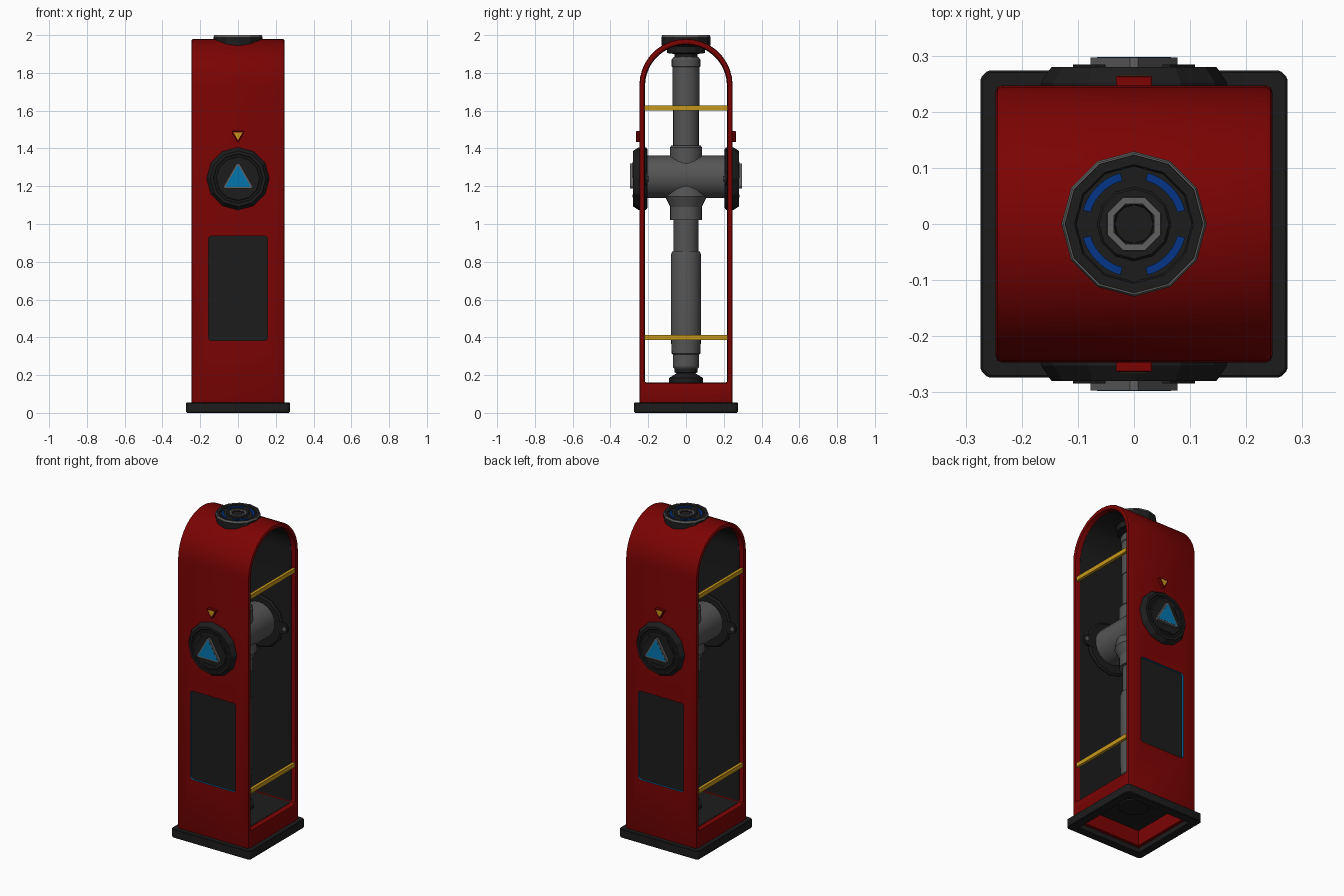
import bpy, bmesh
from math import cos, sin, pi, radians
from mathutils import Matrix

cube = bpy.data.objects.get("Cube")
if cube:
    bpy.data.objects.remove(cube, do_unlink=True)


def material(name, r, g, b):
    m = bpy.data.materials.new(name)
    m.use_nodes = True
    m.diffuse_color = (r, g, b, 1)
    m.node_tree.nodes["Principled BSDF"].inputs["Base Color"].default_value = (r, g, b, 1)
    return m


RED = material("deep red", 0.2, 0.001, 0.001)
DARK = material("charcoal", 0.012, 0.012, 0.012)
STEEL = material("pipe grey", 0.09, 0.09, 0.09)
SILVER = material("trim grey", 0.12, 0.12, 0.12)
GOLD = material("amber", 0.56, 0.31, 0.01)
CYAN = material("cyan", 0.001, 0.18, 0.42)
BLUE = material("blue", 0.001, 0.035, 0.24)

# Local frames: the extrusion or lathe axis is local z
UP = Matrix()
FRONT = Matrix.Rotation(pi / 2, 4, 'X')
BACK = Matrix.Rotation(pi, 4, 'Z') @ FRONT
SIDE = Matrix(((0, 0, 1, 0), (1, 0, 0, 0), (0, 1, 0, 0), (0, 0, 0, 1)))


def finish(bm, name, mats, frame, bevel=0, segments=1):
    bmesh.ops.recalc_face_normals(bm, faces=bm.faces)
    if bevel:
        edges = [e for e in bm.edges if e.calc_face_angle(0) > radians(40)]
        bmesh.ops.bevel(bm, geom=edges, offset=bevel, segments=segments,
                        profile=0.5, affect='EDGES')
    bm.transform(frame)
    mesh = bpy.data.meshes.new(name)
    bm.to_mesh(mesh)
    bm.free()
    ob = bpy.data.objects.new(name, mesh)
    bpy.context.collection.objects.link(ob)
    for m in mats:
        mesh.materials.append(m)
    smooth(ob)
    return ob


def smooth(ob):
    bpy.ops.object.select_all(action='DESELECT')
    ob.select_set(True)
    bpy.context.view_layer.objects.active = ob
    bpy.ops.object.shade_smooth_by_angle(angle=radians(25))


def prism(name, pts, lo, hi, mat, frame=UP, bevel=0):
    bm = bmesh.new()
    face = bm.faces.new([bm.verts.new((x, y, lo)) for x, y in pts])
    new = bmesh.ops.extrude_face_region(bm, geom=[face])["geom"]
    for v in new:
        if isinstance(v, bmesh.types.BMVert):
            v.co.z = hi
    return finish(bm, name, [mat], frame, bevel)


def lathe(name, profile, n, mat, frame=UP, closed=False, turn=0):
    bm = bmesh.new()
    rings = []
    for r, h in profile:
        count = n if r > 0 else 1
        rings.append([bm.verts.new((r * cos(turn + 2 * pi * i / n),
                                    r * sin(turn + 2 * pi * i / n), h)) for i in range(count)])
    pairs = list(zip(rings, rings[1:])) + ([(rings[-1], rings[0])] if closed else [])
    for a, b in pairs:
        for i in range(n):
            j = (i + 1) % n
            quad = [a[i % len(a)], a[j % len(a)], b[j % len(b)], b[i % len(b)]]
            bm.faces.new(list(dict.fromkeys(quad)))
    return finish(bm, name, [mat], frame)


def rod(name, r, lo, hi, n, mat, frame=UP):
    return lathe(name, [(0, lo), (r, lo), (r, hi), (0, hi)], n, mat, frame)


def rect(x0, x1, y0, y1, r=0, n=4):
    if not r:
        return [(x0, y0), (x1, y0), (x1, y1), (x0, y1)]
    corners = [(x1 - r, y1 - r), (x0 + r, y1 - r), (x0 + r, y0 + r), (x1 - r, y0 + r)]
    return [(cx + r * cos((k + i / n) * pi / 2), cy + r * sin((k + i / n) * pi / 2))
            for k, (cx, cy) in enumerate(corners) for i in range(n + 1)]


def triangle(r, z, up=1, trim=0.08):
    # Triangle with slightly clipped corners
    p = [(r * cos(pi / 2 * up + 2 * pi * i / 3), z + r * sin(pi / 2 * up + 2 * pi * i / 3))
         for i in range(3)]
    return [tuple(a + (b - a) * trim for a, b in zip(p[i], p[(i + k) % 3]))
            for i in range(3) for k in (2, 1)]


def arch(w, bottom, top, n=18):
    arc = [(w * cos(pi * i / n), top - w + w * sin(pi * i / n)) for i in range(n + 1)]
    return [(w, bottom)] + arc + [(-w, bottom)]


def arch_shell(name, outer, inner, half, mats, bevel=0):
    # Closed ring between two matching arch outlines, extruded across x
    bm = bmesh.new()
    loops = [[bm.verts.new((y, z, x)) for y, z in pts]
             for pts, x in ((outer, -half), (outer, half), (inner, half), (inner, -half))]
    n = len(outer)
    for k in range(4):
        a, b = loops[k], loops[(k + 1) % 4]
        for i in range(n):
            j = (i + 1) % n
            bm.faces.new((a[i], a[j], b[j], b[i]))
    return finish(bm, name, mats, SIDE, bevel, 2)


def cut(ob, cutter):
    mod = ob.modifiers.new("cut", 'BOOLEAN')
    mod.operation, mod.solver, mod.object = 'DIFFERENCE', 'EXACT', cutter
    bpy.ops.object.select_all(action='DESELECT')
    ob.select_set(True)
    bpy.context.view_layer.objects.active = ob
    bpy.ops.object.modifier_apply(modifier=mod.name)
    bpy.data.objects.remove(cutter, do_unlink=True)


# Base frame, open underneath
base = prism("base_frame", [(x, y) for x, y in rect(-.274, .274, -.274, .274, .014, 1)],
             0, .055, DARK, bevel=.004)
cut(base, prism("base_cutter", rect(-.22, .22, -.22, .22), -.1, .1, DARK))

# Arched housing with a hollow foot and recessed panels
shell = arch_shell("housing", arch(.247, .03, 1.98), arch(.219, .16, 1.95), .247,
                   [RED, DARK, CYAN], .012)
cut(shell, prism("foot_cutter", rect(-.2, .2, -.2, .2), 0, .135, RED))
for frame in (FRONT, BACK):
    cut(shell, prism("panel_cutter", rect(-.157, .157, .383, .937, .018), .236, .4, RED, frame))
for f in shell.data.polygons:
    c = f.center
    if abs(c.x) < .16 and .38 < c.z < .94 and .234 < abs(c.y) < .2455:
        f.material_index = 1 if abs(f.normal.y) > .7 else 2
smooth(shell)
prism("foot_plate", rect(-.199, .199, -.199, .199), .125, .134, DARK)
lathe("foot_plug", [(0, .115), (.09, .115), (.09, .126), (0, .126)], 8, DARK, turn=pi / 8)

# Dark inner lining
arch_shell("inner_lining", arch(.2195, .159, 1.9505), arch(.217, .162, 1.948), .215, [DARK])

# Amber rails across both openings
for z in (.4, 1.615):
    for s, side in ((1, "left"), (-1, "right")):
        prism(side + "_rail", rect(s * .233 - .009, s * .233 + .009, z - .013, z + .013),
              -.219, .219, GOLD, FRONT)

# Vertical pipe run and tee
lathe("lower_pipe", [(0, .235), (.064, .235), (.07, .245), (.07, .31), (.076, .315), (.08, .41),
                     (.08, .835), (.074, .855), (.066, .855), (.066, 1.02), (.084, 1.02),
                     (.084, 1.09), (.11, 1.145), (.1, 1.2), (0, 1.2)], 24, STEEL)
lathe("upper_pipe", [(0, 1.25), (.086, 1.25), (.086, 1.405), (.078, 1.415), (.068, 1.415),
                     (.068, 1.62), (.072, 1.62), (.072, 1.83), (.076, 1.835), (.076, 1.87),
                     (.066, 1.885), (0, 1.885)], 24, STEEL)
rod("cross_pipe", .112, -.206, .206, 24, STEEL, Matrix.Translation((0, 0, 1.25)) @ FRONT)
lathe("pipe_foot", [(0, .16), (.09, .16), (.09, .185), (.065, .2), (.05, .21), (.06, .215),
                    (.06, .237), (0, .237)], 16, DARK)

# Top outlet cap
lathe("top_cap", [(0, 1.88), (.06, 1.88), (.06, 1.9), (.1, 1.905), (.1, 1.94), (.129, 1.945),
                  (.129, 1.988), (.124, 1.996), (.106, 1.996), (.103, 1.99), (.066, 1.99),
                  (.062, 1.995), (.036, 1.995), (.034, 1.988), (0, 1.988)], 12, DARK)
lathe("cap_rim", [(.122, 1.99), (.1295, 1.99), (.126, 2), (.123, 2)], 12, SILVER, closed=True)
lathe("cap_ring", [(.036, 1.98), (.054, 1.98), (.051, 2), (.039, 2)], 8, SILVER,
      closed=True, turn=pi / 8)
for k in range(4):
    angles = [radians(90 * k + 15 + 6 * i) for i in range(11)]
    arc = [(.094 * cos(a), .094 * sin(a)) for a in angles]
    arc += [(.08 * cos(a), .08 * sin(a)) for a in reversed(angles)]
    prism("cap_light", arc, 1.985, 1.994, BLUE)

# Outlet covers and pointers, front and back
for side, frame in (("front", FRONT), ("back", BACK)):
    place = frame @ Matrix.Translation((0, 1.24, 0))
    lathe(side + "_cover", [(0, .204), (.155, .204), (.166, .212), (.166, .252), (.147, .28),
                            (.132, .28), (.128, .277), (.118, .277), (.114, .28), (0, .28)],
          12, DARK, place)
    prism(side + "_bracket", rect(-.2, .2, -.035, .035, .034), .203, .214, DARK, place)
    for x in (-.18, .18):
        rod(side + "_bolt", .014, .196, .204, 8, SILVER, place @ Matrix.Translation((x, 0, 0)))
    for k in range(3):
        prism(side + "_grip", rect(-.045, .045, -.1, -.085), .279, .284, DARK,
              place @ Matrix.Rotation(2 * pi * k / 3, 4, 'Z'))
    prism(side + "_button_rim", triangle(.097, -.004), .279, .2965, SILVER, place)
    prism(side + "_button", triangle(.079, -.004, trim=.04), .29, .2975, CYAN, place)
    prism(side + "_pointer_mount", triangle(.042, 1.471, -1), .24, .264, RED, frame, .002)
    prism(side + "_pointer", triangle(.027, 1.471, -1, .02), .26, .265, GOLD, frame)
